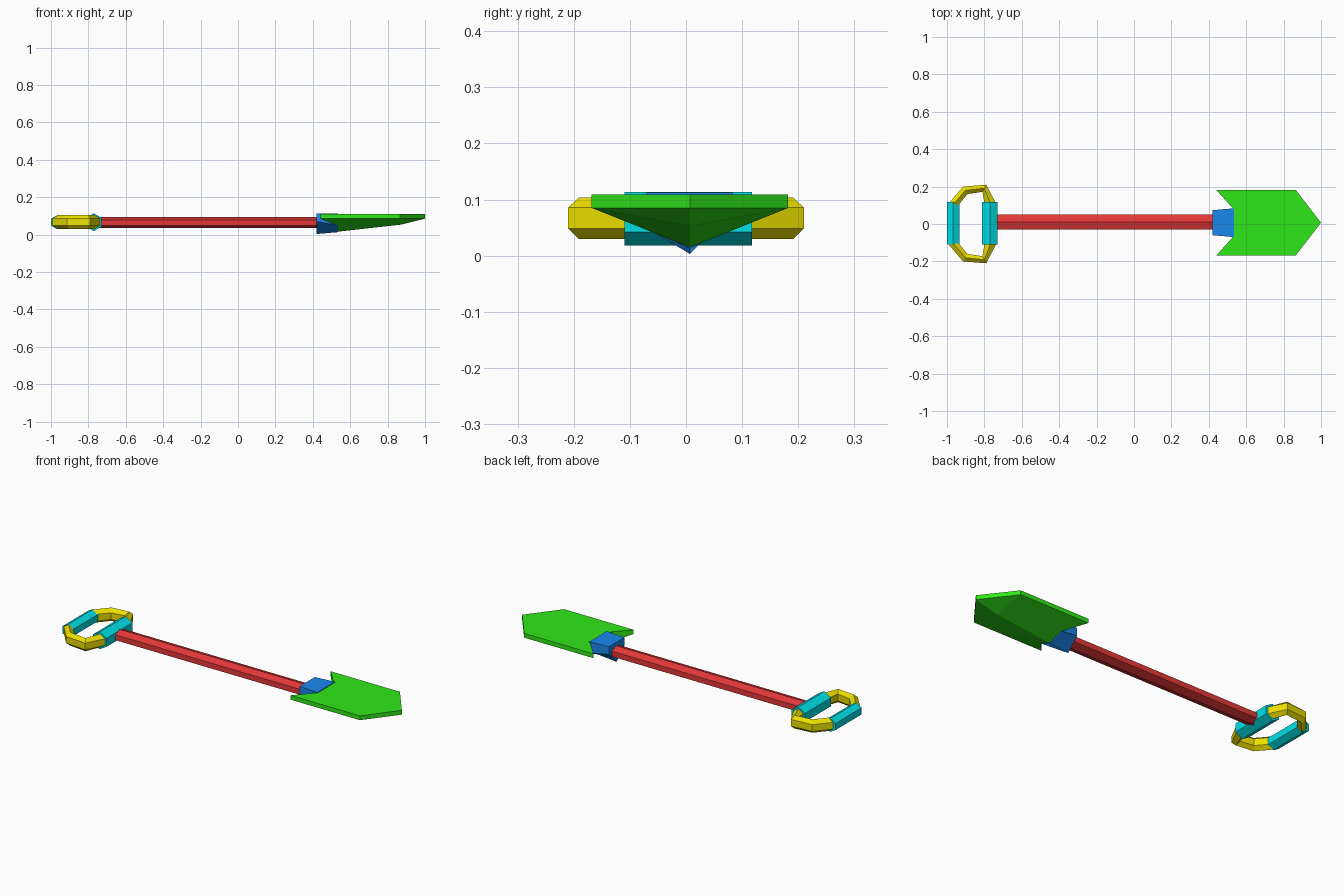
import bpy, bmesh
from mathutils import Vector

if "Cube" in bpy.data.objects:
    bpy.data.objects.remove(bpy.data.objects["Cube"])


def material(name, rgb):
    m = bpy.data.materials.new(name)
    m.diffuse_color = (*rgb, 1)
    m.use_nodes = True
    m.node_tree.nodes["Principled BSDF"].inputs["Base Color"].default_value = m.diffuse_color
    return m


RED = material("red", (0.8, 0.04, 0.04))
BLUE = material("blue", (0.01, 0.25, 0.85))
GREEN = material("green", (0.03, 0.8, 0.01))
CYAN = material("cyan", (0.0, 0.75, 0.8))
YELLOW = material("yellow", (0.85, 0.75, 0.0))


def build(name, verts, faces, mat, y=0.0, mirror=False):
    bm = bmesh.new()
    vs = [bm.verts.new(v) for v in verts]
    for f in faces:
        bm.faces.new([vs[i] for i in f])
    if mirror:
        bmesh.ops.mirror(bm, geom=bm.verts[:] + bm.edges[:] + bm.faces[:],
                         axis='Y', merge_dist=0.0005)
    bmesh.ops.recalc_face_normals(bm, faces=bm.faces[:])
    me = bpy.data.meshes.new(name)
    bm.to_mesh(me)
    bm.free()
    me.materials.append(mat)
    ob = bpy.data.objects.new(name, me)
    ob.location.y = y
    bpy.context.collection.objects.link(ob)
    return ob


def loft(name, rings, mat, y=0.0):
    n = len(rings[0])
    verts = [p for r in rings for p in r]
    faces = [(k * n + i, k * n + (i + 1) % n, (k + 1) * n + (i + 1) % n, (k + 1) * n + i)
             for k in range(len(rings) - 1) for i in range(n)]
    faces += [tuple(range(n)), tuple(range(len(verts) - n, len(verts)))]
    return build(name, verts, faces, mat, y)


def hex_ring(outer, inner, zc, h):
    # six-sided ring between two plan points, with points at top and bottom
    o, i = Vector((*outer, zc)), Vector((*inner, zc))
    c, up = (o + i) / 2, Vector((0, 0, h))
    return [o + up / 2, c + up, i + up / 2, i - up / 2, c - up, o - up / 2]


# shaft
section = [(0, .093), (.04, .079), (.04, .049), (0, .034), (-.04, .049), (-.04, .079)]
loft("shaft", [[(x, y, z) for y, z in section] for x in (-.75, .44)], RED, .01)

# socket with keeled underside, widening toward the blade
loft("socket", [[(x, w, .113), (x, w, zs), (x, 0, zk), (x, -w, zs), (x, -w, .113)]
                for x, w, zs, zk in ((.42, .067, .078), (.53, .077, .052)) and
                ((.42, .067, .07, .003), (.535, .077, .05, .013))], BLUE, .007)

# blade: flat top, thin rim, keeled underside (half, then mirrored)
top, rim = .109, .085
plan = [(.53, 0), (.53, .075), (.44, .175), (.865, .175), (1.0, 0)]
low = [.015, .049, rim, rim, rim]
verts = [(x, y, top) for x, y in plan] + [(x, y, z) for (x, y), z in zip(plan, low)]
verts.append((.87, 0, .053))
faces = [(0, 1, 2, 3, 4), (0, 1, 6, 5), (1, 2, 7, 6), (2, 3, 8, 7), (3, 4, 9, 8),
         (6, 7, 8), (5, 6, 8, 10), (10, 8, 9)]
build("blade", verts, faces, GREEN, .007, mirror=True)

# grip bars across the handle
for name, x0, x1, h in (("grip_bar", -1.0, -.934, .037), ("shaft_bar", -.812, -.73, .0475)):
    loft(name, [hex_ring((x0, y), (x1, y), .066, h) for y in (-.114, .114)], CYAN, .004)

# curved ends joining the two bars
bend = [((-.995, .105), (-.936, .105)), ((-.914, .2), (-.89, .16)),
        ((-.79, .21), (-.81, .172)), ((-.738, .11), (-.8, .11))]
for name, s in (("handle_bend_back", 1), ("handle_bend_front", -1)):
    loft(name, [hex_ring((o[0], s * o[1]), (i[0], s * i[1]), .067, .037)
                for o, i in bend], YELLOW)
